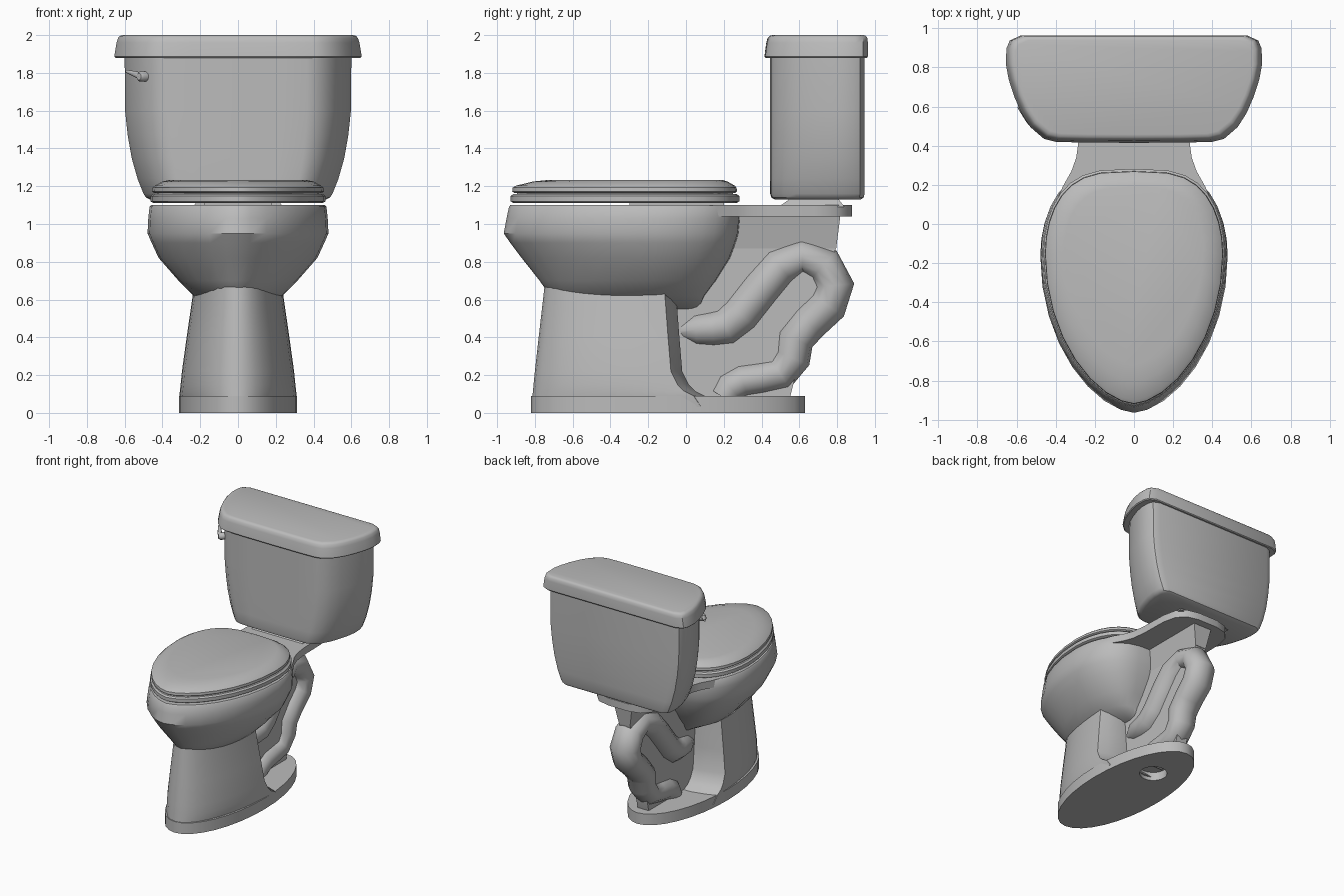
import bpy, bmesh, math
from mathutils import Vector

if "Cube" in bpy.data.objects:
    bpy.data.objects.remove(bpy.data.objects["Cube"], do_unlink=True)

# One glazed grey for everything
GREY = (0.5, 0.5, 0.5, 1.0)
mat = bpy.data.materials.new("grey_ceramic")
mat.use_nodes = True
mat.diffuse_color = GREY
mat.node_tree.nodes["Principled BSDF"].inputs["Base Color"].default_value = GREY
mat.node_tree.nodes["Principled BSDF"].inputs["Roughness"].default_value = 0.5


def loft(name, rings, angle=35):
    """Skin a list of equal-length point rings and cap both ends."""
    bm = bmesh.new()
    loops = [[bm.verts.new(p) for p in ring] for ring in rings]
    n = len(loops[0])
    for a, b in zip(loops, loops[1:]):
        for i in range(n):
            j = (i + 1) % n
            bm.faces.new((a[i], a[j], b[j], b[i]))
    bm.faces.new(loops[0][::-1])
    bm.faces.new(loops[-1])
    bmesh.ops.recalc_face_normals(bm, faces=bm.faces)
    mesh = bpy.data.meshes.new(name)
    bm.to_mesh(mesh)
    bm.free()
    mesh.materials.append(mat)
    ob = bpy.data.objects.new(name, mesh)
    bpy.context.collection.objects.link(ob)
    bpy.ops.object.select_all(action='DESELECT')
    ob.select_set(True)
    bpy.context.view_layer.objects.active = ob
    bpy.ops.object.shade_smooth_by_angle(angle=math.radians(angle))
    return ob


def at_z(outline, z):
    return [(x, y, z) for x, y in outline]


def mirrored(half):
    """Close a +x half outline by mirroring it."""
    return half + [(-x, y) for x, y in reversed(half) if x > 1e-6]


def ellipse(cy, rx, ry, n=32):
    return [(rx * math.sin(2 * math.pi * i / n), cy - ry * math.cos(2 * math.pi * i / n))
            for i in range(n)]


def egg(front, back, w, n=32):
    """Egg outline: narrow towards the front, squarer at the back."""
    mid = front + (back - front) * 0.645
    pts = []
    for i in range(n):
        t = 2 * math.pi * i / n
        s, c = math.sin(t), math.cos(t)
        power, length = (1.2, mid - front) if c > 0 else (0.6, back - mid)
        pts.append((math.copysign(w * abs(s) ** power, s), mid - length * c))
    return pts


def egg_loft(name, rows, angle=35):
    return loft(name, [at_z(egg(f, b, w), z) for z, f, b, w in rows], angle)


# Foot plate with a drain hole in the underside
foot = ellipse(-0.095, 0.312, 0.725)
hole = ellipse(0.23, 0.105, 0.105)
loft("foot_plate", [at_z(hole, 0.07), at_z(hole, 0), at_z(foot, 0), at_z(foot, 0.09)])


# Pedestal: rounded front, flatter rear that flares into the foot plate
def pedestal_ring(z, front, back, w):
    half = [(w * math.sin(t), back - (back - front) * math.cos(t))
            for t in [math.pi / 2 * i / 10 for i in range(11)]]
    half += [(w * 0.75, back + 0.03), (w * 0.35, back + 0.06)]
    return at_z(mirrored(half), z)


loft("pedestal", [pedestal_ring(*r) for r in (
    (0.03, -0.818, 0.08, 0.305), (0.09, -0.813, 0.04, 0.311), (0.115, -0.810, -0.01, 0.308),
    (0.15, -0.807, -0.045, 0.304), (0.22, -0.80, -0.08, 0.297), (0.40, -0.78, -0.095, 0.272),
    (0.60, -0.757, -0.11, 0.243), (0.69, -0.747, -0.115, 0.232))])

# Bowl
egg_loft("bowl", (
    (0.55, -0.50, 0.07, 0.06), (0.62, -0.72, 0.10, 0.235), (0.70, -0.775, 0.16, 0.315),
    (0.82, -0.87, 0.235, 0.42), (0.90, -0.93, 0.265, 0.457), (0.95, -0.965, 0.28, 0.479),
    (1.03, -0.95, 0.288, 0.475), (1.092, -0.937, 0.285, 0.468), (1.10, -0.93, 0.28, 0.46)), 40)

# Deck behind the bowl that carries the tank
deck = mirrored([(0.41, 0.08), (0.365, 0.19), (0.32, 0.27), (0.295, 0.34), (0.28, 0.45),
                 (0.275, 0.68), (0.25, 0.79), (0.19, 0.855), (0.09, 0.88)])
loft("deck", [at_z(deck, 1.04), at_z(deck, 1.10)])


def box_ring(x, y0, y1, z):
    return at_z([(x, y0), (x, y1), (-x, y1), (-x, y0)], z)


loft("seat_bumper", [box_ring(0.18, -0.3, 0.2, z) for z in (1.09, 1.125)])
loft("tank_foot", [box_ring(0.24, 0.49, 0.84, 1.09), box_ring(0.20, 0.56, 0.80, 1.14)])

# Seat and closed cover
egg_loft("seat", (
    (1.112, -0.915, 0.27, 0.45), (1.12, -0.928, 0.282, 0.463), (1.148, -0.928, 0.282, 0.463),
    (1.158, -0.915, 0.27, 0.45)))
egg_loft("seat_joint", ((1.15, -0.895, 0.25, 0.43), (1.175, -0.895, 0.25, 0.43)))
egg_loft("seat_cover", (
    (1.165, -0.91, 0.262, 0.445), (1.172, -0.92, 0.27, 0.455), (1.192, -0.918, 0.268, 0.453),
    (1.203, -0.90, 0.258, 0.44), (1.225, -0.81, 0.22, 0.40), (1.234, -0.72, 0.19, 0.355)))

# Tank and tank lid share one outline: wide back, narrow bowed front
HALF = [(0.0, 0.42), (0.25, 0.421), (0.40, 0.425), (0.46, 0.44), (0.53, 0.50), (0.575, 0.57),
        (0.61, 0.65), (0.64, 0.74), (0.655, 0.82), (0.652, 0.90), (0.635, 0.94), (0.58, 0.965)]


def tank_ring(z, w, y0, y1):
    return at_z(mirrored([(x * w / 0.655, y0 + (y - 0.42) * (y1 - y0) / 0.545)
                          for x, y in HALF]), z)


loft("tank", [tank_ring(*r) for r in (
    (1.13, 0.465, 0.47, 0.925), (1.14, 0.487, 0.452, 0.94), (1.16, 0.50, 0.446, 0.945),
    (1.24, 0.532, 0.445, 0.945), (1.35, 0.563, 0.445, 0.945), (1.47, 0.584, 0.445, 0.945),
    (1.60, 0.598, 0.445, 0.945), (1.89, 0.60, 0.445, 0.945))])
loft("tank_lid", [tank_ring(*r) for r in (
    (1.88, 0.648, 0.42, 0.958), (1.887, 0.655, 0.415, 0.963), (1.96, 0.643, 0.425, 0.963),
    (1.985, 0.635, 0.432, 0.96), (1.996, 0.624, 0.443, 0.952), (2.0, 0.608, 0.458, 0.94))])


def tube(name, path, n=12, squash=1.0, angle=50):
    """Round tube through (point, radius) pairs lying in one vertical plane."""
    pts = [Vector(p) for p, _ in path]
    flat = Vector((pts[-1].x - pts[0].x, pts[-1].y - pts[0].y, 0)).normalized()
    side = Vector((flat.y, -flat.x, 0))
    rings = []
    for k, (_, r) in enumerate(path):
        tan = (pts[min(k + 1, len(pts) - 1)] - pts[max(k - 1, 0)]).normalized()
        up = side.cross(tan)
        rings.append([pts[k] + side * math.cos(a) * r * squash + up * math.sin(a) * r
                      for a in [2 * math.pi * i / n for i in range(n)]])
    return loft(name, rings, angle)


# Trapway: rises behind the bowl, loops over and drops to the drain
trap = [(-0.06, 0.43, 0.03), (0.05, 0.44, 0.085), (0.14, 0.445, 0.097), (0.21, 0.455, 0.105),
        (0.29, 0.52, 0.108), (0.40, 0.66, 0.108), (0.50, 0.775, 0.106), (0.615, 0.83, 0.092),
        (0.73, 0.785, 0.10), (0.787, 0.675, 0.104), (0.75, 0.57, 0.104), (0.65, 0.475, 0.10),
        (0.578, 0.39, 0.10), (0.565, 0.29, 0.095), (0.50, 0.205, 0.09), (0.40, 0.185, 0.088),
        (0.30, 0.17, 0.09), (0.235, 0.135, 0.088), (0.20, 0.08, 0.08)]
tube("trapway", [((0, y, z), r) for y, z, r in trap], squash=1.15)

# Web joining pedestal, trapway and deck
web = [(-0.1, 0.64), (-0.06, 0.08), (0.55, 0.08), (0.58, 0.2), (0.58, 0.42), (0.77, 0.62),
       (0.77, 0.8), (0.79, 0.86), (0.815, 1.05), (0.15, 1.05), (0.05, 0.64)]
loft("web", [[(x, y, z) for y, z in web] for x in (-0.05, 0.05)])
loft("web_flare", [box_ring(0.05, 0.2, 0.795, 0.87), box_ring(0.085, 0.2, 0.818, 1.05)])

# Flush lever on the right front corner of the tank
tube("lever_pivot", [((-0.47, 0.55, 1.78), 0.028), ((-0.515, 0.505, 1.78), 0.028),
                     ((-0.525, 0.495, 1.78), 0.018)], n=10)
tube("flush_lever", [((-0.505, 0.495, 1.778), 0.016), ((-0.535, 0.53, 1.79), 0.018),
                     ((-0.59, 0.60, 1.808), 0.008)], n=8)
